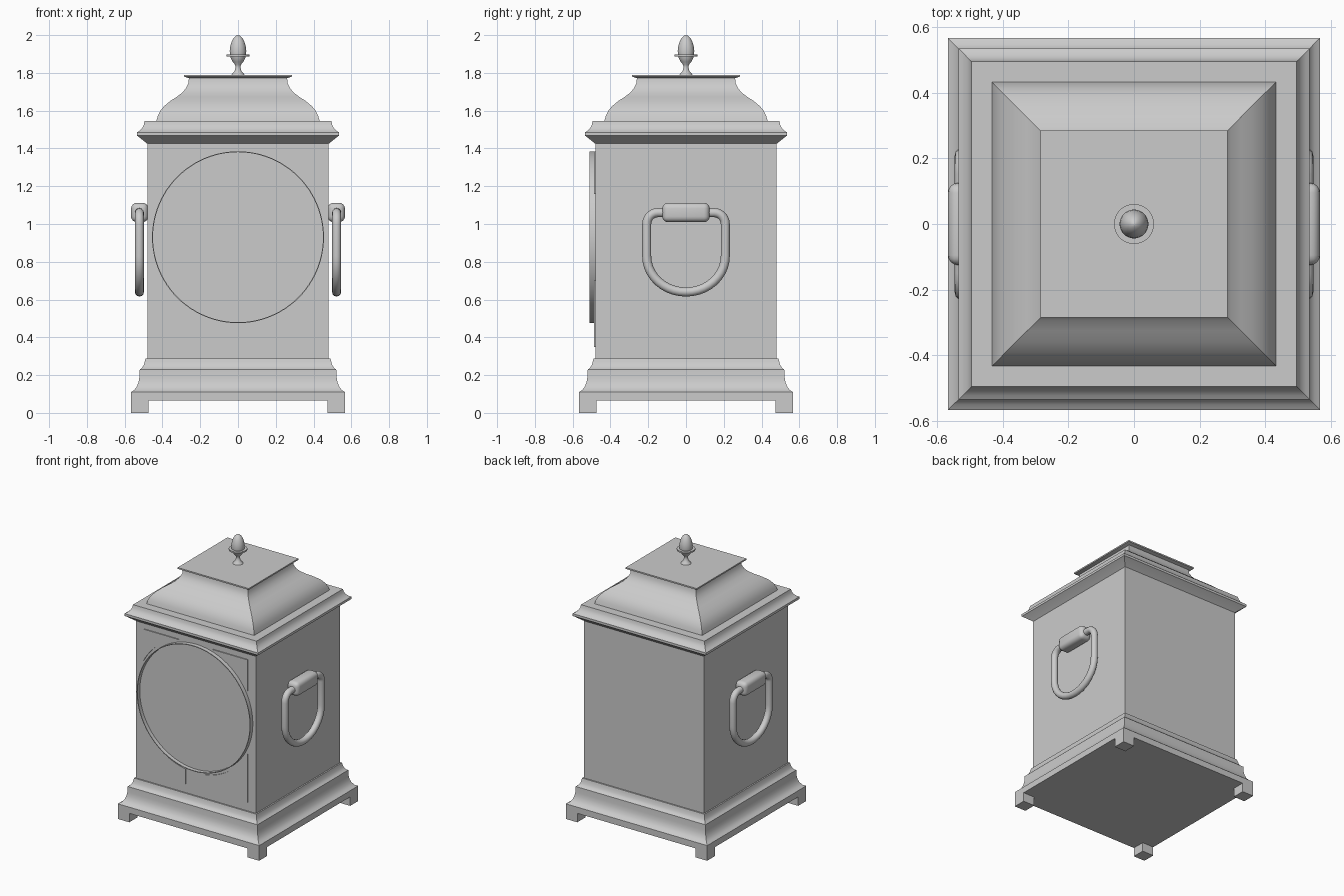
import bpy, bmesh
from math import sin, cos, pi, sqrt, asin, radians
from mathutils import Vector

if "Cube" in bpy.data.objects:
    bpy.data.objects.remove(bpy.data.objects["Cube"], do_unlink=True)

GREY = (0.6, 0.6, 0.6, 1)
mat = bpy.data.materials.new("plain grey")
mat.use_nodes = True
mat.diffuse_color = GREY
mat.node_tree.nodes["Principled BSDF"].inputs["Base Color"].default_value = GREY


def finish(name, bm, angle=35):
    bmesh.ops.recalc_face_normals(bm, faces=bm.faces)
    mesh = bpy.data.meshes.new(name)
    bm.to_mesh(mesh)
    bm.free()
    mesh.materials.append(mat)
    ob = bpy.data.objects.new(name, mesh)
    bpy.context.collection.objects.link(ob)
    bpy.ops.object.select_all(action="DESELECT")
    ob.select_set(True)
    bpy.context.view_layer.objects.active = ob
    bpy.ops.object.shade_smooth_by_angle(angle=radians(angle))
    return ob


def loft(name, rings, caps=True, closed=False, angle=35):
    """Bridge a list of equal rings of points."""
    bm = bmesh.new()
    loops = [[bm.verts.new(p) for p in ring] for ring in rings]
    n = len(loops[0])
    pairs = list(zip(loops, loops[1:])) + ([(loops[-1], loops[0])] if closed else [])
    for a, b in pairs:
        for i in range(n):
            j = (i + 1) % n
            bm.faces.new((a[i], a[j], b[j], b[i]))
    if caps and not closed:
        bm.faces.new(loops[0])
        bm.faces.new(loops[-1])
    return finish(name, bm, angle)


def square_moulding(name, profile):
    corners = ((-1, -1), (1, -1), (1, 1), (-1, 1))
    return loft(name, [[(sx * r, sy * r, z) for sx, sy in corners] for r, z in profile])


def box(name, lo, hi, bevel=0):
    bm = bmesh.new()
    bmesh.ops.create_cube(bm, size=1)
    lo, hi = Vector(lo), Vector(hi)
    for v in bm.verts:
        v.co = (lo + hi) / 2 + v.co * (hi - lo)
    if bevel:
        bmesh.ops.bevel(bm, geom=bm.edges[:], offset=bevel, segments=4,
                        profile=0.5, affect="EDGES")
    return finish(name, bm)


# Case: plinth, body, cornice and bell-shaped top
square_moulding("plinth", [(0.567, 0.065), (0.567, 0.11), (0.55, 0.12), (0.535, 0.14),
                           (0.526, 0.165), (0.522, 0.19), (0.52, 0.23), (0.508, 0.238),
                           (0.498, 0.255), (0.493, 0.275), (0.49, 0.287), (0.48, 0.287)])
square_moulding("body", [(0.48, 0.28), (0.48, 1.43)])
square_moulding("cornice", [(0.48, 1.425), (0.53, 1.465), (0.535, 1.468), (0.535, 1.485),
                            (0.522, 1.493), (0.508, 1.507), (0.499, 1.525), (0.495, 1.545)])
square_moulding("bell_top", [(0.432, 1.545), (0.425, 1.572), (0.411, 1.6), (0.39, 1.625),
                             (0.36, 1.65), (0.325, 1.673), (0.295, 1.695), (0.275, 1.72),
                             (0.263, 1.745), (0.26, 1.772), (0.285, 1.78), (0.285, 1.79)])

# Corner feet
for sx, side in ((-1, "right"), (1, "left")):
    for sy, end in ((-1, "front"), (1, "back")):
        xs, ys = sorted((sx * 0.475, sx * 0.567)), sorted((sy * 0.475, sy * 0.567))
        box(f"{end}_{side}_foot", (xs[0], ys[0], 0), (xs[1], ys[1], 0.066))

# Turned finial
finial = [(0.035, 1.789), (0.03, 1.797), (0.018, 1.81), (0.013, 1.83), (0.015, 1.843),
          (0.028, 1.858), (0.038, 1.878), (0.04, 1.887), (0.061, 1.887), (0.061, 1.897),
          (0.042, 1.897), (0.044, 1.915), (0.041, 1.94), (0.034, 1.965), (0.023, 1.985),
          (0.01, 1.997), (0.002, 2.0)]
loft("finial", [[(r * cos(2 * pi * i / 32), r * sin(2 * pi * i / 32), z) for i in range(32)]
                for r, z in finial], angle=40)

# Dial plate inside a thin projecting bezel
DIAL_Z = 0.93


def dial_ring(r, y, n=96):
    return [(r * cos(2 * pi * i / n), y, DIAL_Z + r * sin(2 * pi * i / n)) for i in range(n)]


loft("bezel", [dial_ring(r, y) for r, y in
               ((0.455, -0.475), (0.455, -0.51), (0.45, -0.51), (0.45, -0.475))], closed=True)
loft("dial", [dial_ring(0.452, -0.478), dial_ring(0.452, -0.482)])


# Raised corner plates that follow the dial
def corner_plate(name, sx, sz, x_in, z_out):
    x_out, r = 0.416, 0.475
    a0, a1 = asin(x_in / r), asin(x_out / r)
    outline = [(r * sin(a0 + (a1 - a0) * i / 16), r * cos(a0 + (a1 - a0) * i / 16))
               for i in range(17)]
    outline.append((x_out, z_out))
    if z_out > sqrt(r * r - x_in * x_in) + 0.01:
        outline.append((x_in, z_out))
    loft(name, [[(sx * x, y, DIAL_Z + sz * z) for x, z in outline] for y in (-0.478, -0.487)])


for sx, side in ((-1, "right"), (1, "left")):
    corner_plate(f"upper_{side}_corner_plate", sx, 1, 0.136, 0.455)
    corner_plate(f"lower_{side}_corner_plate", sx, -1, 0.08, 0.58)


# Side handles: a closed drop loop hanging from a rounded mount
def arc(cy, cz, ry, rz, start, end, n):
    steps = [radians(start + (end - start) * i / n) for i in range(n + 1)]
    return [(cy + ry * cos(t), cz + rz * sin(t)) for t in steps]


def handle(side, sx):
    path = arc(0.15, 1.0, 0.058, 0.06, 90, 0, 6)
    path += arc(0, 0.83, 0.208, 0.19, 0, -180, 20)
    path += arc(-0.15, 1.0, 0.058, 0.06, 180, 90, 6)
    rings, count = [], len(path)
    for i, (y, z) in enumerate(path):
        before, after = path[i - 1], path[(i + 1) % count]
        tangent = Vector((0, after[0] - before[0], after[1] - before[1])).normalized()
        normal = tangent.cross(Vector((1, 0, 0)))
        centre = Vector((sx * 0.522, y, z))
        rings.append([centre + 0.024 * (cos(2 * pi * k / 12) * normal
                                        + sin(2 * pi * k / 12) * Vector((1, 0, 0)))
                      for k in range(12)])
    loft(f"{side}_handle_loop", rings, closed=True, angle=60)
    xs = sorted((sx * 0.475, sx * 0.566))
    box(f"{side}_handle_mount", (xs[0], -0.125, 1.01), (xs[1], 0.125, 1.112), 0.03)


handle("left", 1)
handle("right", -1)
